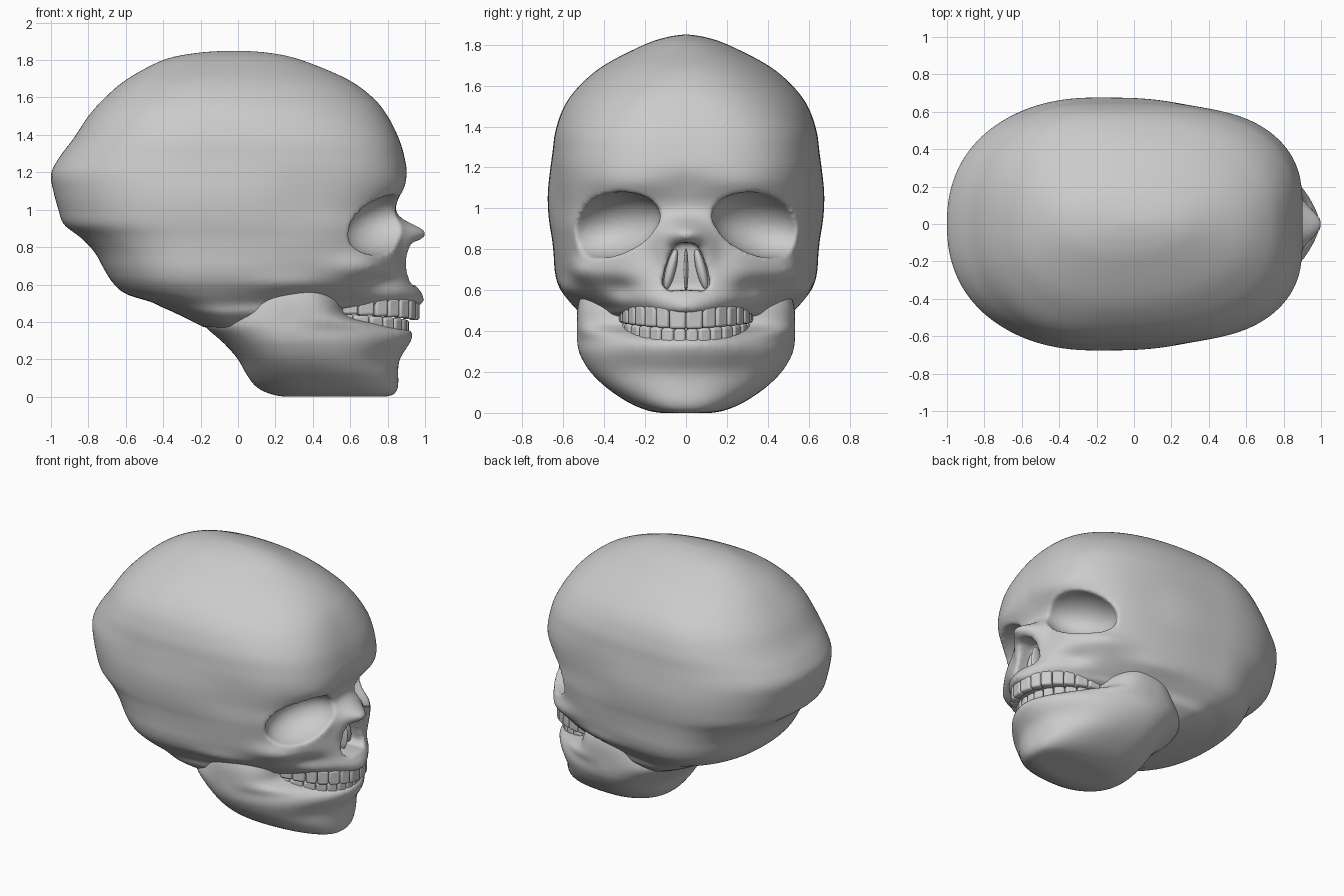
import bpy, bmesh, math
from mathutils import Vector, Matrix

if "Cube" in bpy.data.objects:
    bpy.data.objects.remove(bpy.data.objects["Cube"])

SEG, SUB = 160, 8


def finish(name, bm, angle=40):
    bmesh.ops.recalc_face_normals(bm, faces=bm.faces)
    me = bpy.data.meshes.new(name)
    bm.to_mesh(me)
    bm.free()
    ob = bpy.data.objects.new(name, me)
    bpy.context.collection.objects.link(ob)
    bpy.ops.object.select_all(action='DESELECT')
    ob.select_set(True)
    bpy.context.view_layer.objects.active = ob
    bpy.ops.object.shade_smooth_by_angle(angle=math.radians(angle))
    return ob


def spline(rows):
    # Catmull-Rom interpolation of whole section rows
    out = []
    for i in range(len(rows) - 1):
        p0, p1 = rows[max(i - 1, 0)], rows[i]
        p2, p3 = rows[i + 1], rows[min(i + 2, len(rows) - 1)]
        for k in range(SUB):
            t = k / SUB
            out.append([b + .5 * t * (c - a + t * (2*a - 5*b + 4*c - d + t * (3*(b - c) + d - a)))
                        for a, b, c, d in zip(p0, p1, p2, p3)])
    return out + [list(rows[-1])]


def loft(rows, bumps=()):
    # stacked egg-shaped sections: z, back x, front x, widest x, half width, front squareness
    bm = bmesh.new()
    rings = []
    for z, xb, xf, xm, w, n in spline(rows):
        ring = []
        for k in range(SEG):
            a = 2 * math.pi * k / SEG
            c, s = math.cos(a), math.sin(a)
            e = n if c > 0 else 2.25
            r = (abs(c)**e + abs(s)**e) ** (-1 / e)
            p = Vector((xm + c * r * (xf - xm if c > 0 else xm - xb), s * r * w, z))
            q = Vector((p.x, abs(p.y), z))
            move = Vector()
            for ctr, size, push in bumps:
                g = math.exp(-sum(((q[j] - ctr[j]) / size[j])**2 for j in range(3)))
                move += Vector(push) * g
            if p.y < 0:
                move.y = -move.y
            ring.append(bm.verts.new(p + move))
        rings.append(ring)
    for r0, r1 in zip(rings, rings[1:]):
        for k in range(SEG):
            j = (k + 1) % SEG
            bm.faces.new((r0[k], r0[j], r1[j], r1[k]))
    bm.faces.new(rings[0])
    bm.faces.new(rings[-1])
    return bm


def cut(ob, cutter):
    cutter.hide_render = True
    cutter.display_type = 'WIRE'
    m = ob.modifiers.new("cut", 'BOOLEAN')
    m.operation = 'DIFFERENCE'
    m.solver = 'EXACT'
    m.object = cutter


def soften(ob, voxel, steps):
    rm = ob.modifiers.new("fuse", 'REMESH')
    rm.mode = 'VOXEL'
    rm.voxel_size = voxel
    rm.use_smooth_shade = True
    sm = ob.modifiers.new("soften", 'SMOOTH')
    sm.factor, sm.iterations = .5, steps


# cranium and upper face
cranium_rows = [
    (1.85, -.07, .03, -.02, .01, 2.0), (1.837, -.23, .18, -.04, .095, 2.0),
    (1.80, -.40, .34, -.06, .205, 2.0), (1.70, -.59, .58, -.10, .40, 2.1),
    (1.60, -.71, .72, -.14, .52, 2.3), (1.50, -.80, .80, -.18, .595, 2.6),
    (1.38, -.88, .86, -.20, .638, 2.9), (1.28, -.955, .89, -.20, .652, 3.0),
    (1.19, -1.0, .90, -.20, .664, 3.0), (1.09, -.985, .865, -.20, .675, 3.0),
    (1.00, -.96, .84, -.20, .675, 3.0), (.92, -.93, .85, -.20, .667, 3.0),
    (.85, -.84, .865, -.20, .655, 2.9), (.77, -.765, .88, -.20, .647, 2.7),
    (.68, -.715, .91, -.19, .64, 2.4), (.61, -.67, .94, -.18, .618, 2.15),
    (.55, -.60, .985, -.15, .575, 1.85), (.505, -.46, .99, -.12, .535, 1.65),
    (.485, -.42, .93, -.10, .52, 1.7), (.44, -.32, .50, -.06, .495, 2.1),
    (.37, -.18, .30, .00, .40, 2.0)]
bumps = [
    ((.86, 0, .875), (.3, .115, .065), (.145, 0, 0)),     # nasal bones
    ((.90, .11, .79), (.2, .05, .06), (.03, 0, 0)),       # rim of nasal opening
    ((.80, .28, 1.12), (.3, .22, .06), (.025, 0, .0)),    # brow ridge
    ((.64, .50, .69), (.16, .16, .065), (.035, .03, 0)),  # cheekbone
    ((.30, .60, .60), (.22, .2, .05), (0, .02, 0)),       # cheek arch
    ((.36, .62, 1.04), (.22, .2, .17), (0, -.02, 0)),     # temple hollow
    ((.78, .32, .61), (.12, .12, .05), (-.035, -.02, 0)), # hollow under cheek
]
skull = finish("cranium", loft(cranium_rows, bumps))

# eye socket cutters
for side in (-1, 1):
    bm = bmesh.new()
    mat = (Matrix.Translation((.78, side * .372, .918))
           @ Matrix.Rotation(math.radians(30 * side), 4, 'Z')
           @ Matrix.Rotation(math.radians(-15 * side), 4, 'X')
           @ Matrix.Diagonal((.215, .262, .152, 1)))
    bmesh.ops.create_uvsphere(bm, u_segments=48, v_segments=24, radius=1, matrix=mat)
    cut(skull, finish("eye_socket_cutter", bm))

# nasal opening cutter, pear shaped
half = [(.03, .60), (.09, .595), (.118, .63), (.105, .70), (.08, .77), (.055, .82), (.025, .832)]
outline = half + [(-y, z) for y, z in reversed(half)]
bm = bmesh.new()
f = bm.faces.new([bm.verts.new((.80, y, z)) for y, z in outline])
ext = bmesh.ops.extrude_face_region(bm, geom=[f])
bmesh.ops.translate(bm, vec=(.5, 0, 0), verts=[v for v in ext['geom'] if isinstance(v, bmesh.types.BMVert)])
cut(skull, finish("nasal_opening_cutter", bm))
soften(skull, .014, 4)

# nasal septum and inner ridges
bm = bmesh.new()
for y, x, w, tilt in ((0, .83, .012, 0), (.075, .80, .025, 14), (-.075, .80, .025, -14)):
    mat = (Matrix.Translation((x, y, .70)) @ Matrix.Rotation(math.radians(tilt), 4, 'X')
           @ Matrix.Diagonal((.04, w, .105, 1)))
    bmesh.ops.create_uvsphere(bm, u_segments=16, v_segments=10, radius=1, matrix=mat)
finish("nasal_septum", bm)

# lower jaw
jaw_rows = [
    (.0, .25, .79, .50, .13, 2.2), (.012, .18, .835, .46, .19, 2.5),
    (.05, .10, .852, .40, .28, 2.5), (.12, .045, .852, .36, .385, 2.35),
    (.20, .00, .865, .32, .468, 2.1), (.28, -.07, .915, .30, .517, 1.9),
    (.325, -.12, .935, .29, .53, 1.8), (.355, -.155, .922, .28, .533, 1.75),
    (.385, -.18, .80, .27, .533, 2.2), (.43, -.15, .60, .26, .533, 3.4),
    (.52, -.06, .565, .26, .53, 3.2), (.61, .00, .51, .26, .505, 3.0)]
jaw_bumps = [((.80, .28, .22), (.15, .15, .1), (-.012, -.01, 0)),
             ((.86, 0, .09), (.1, .15, .06), (.006, 0, 0))]
jaw = finish("lower_jaw", loft(jaw_rows, jaw_bumps), 60)
soften(jaw, .014, 14)


# teeth spaced evenly along an elliptical arch
def teeth(name, cx, a, b, front, back, widths):
    pts = [Vector((cx + a * math.cos(t * math.pi / 400), b * math.sin(t * math.pi / 400), 0)) for t in range(220)]
    dist = [0]
    for p, q in zip(pts, pts[1:]):
        dist.append(dist[-1] + (q - p).length)
    bm = bmesh.new()
    s = 0
    for i, w in enumerate(widths):
        k = min(range(len(pts)), key=lambda j: abs(dist[j] - s - w / 2))
        s += w
        p = pts[k]
        ang = math.atan2(p.y / b**2, (p.x - cx) / a**2)
        u = i / (len(widths) - 1)
        lo, hi = (front[j] + (back[j] - front[j]) * u for j in (0, 1))
        depth = .05 + .04 * u
        for side in (1, -1):
            mat = (Matrix.Translation((p.x - depth * .3 * math.cos(ang),
                                       side * (p.y - depth * .3 * math.sin(ang)), (lo + hi) / 2))
                   @ Matrix.Rotation(side * ang, 4, 'Z')
                   @ Matrix.Diagonal((depth, w * .96, hi - lo, 1)))
            bmesh.ops.create_cube(bm, size=1, matrix=mat)
    ob = finish(name, bm)
    bv = ob.modifiers.new("round", 'BEVEL')
    bv.width, bv.segments = .014, 3


teeth("upper_teeth", .52, .44, .31, (.41, .52), (.44, .53),
      (.085, .07, .075, .075, .075, .09, .09))
teeth("lower_teeth", .50, .405, .30, (.32, .41), (.36, .44),
      (.06, .065, .07, .075, .08, .09, .09))
